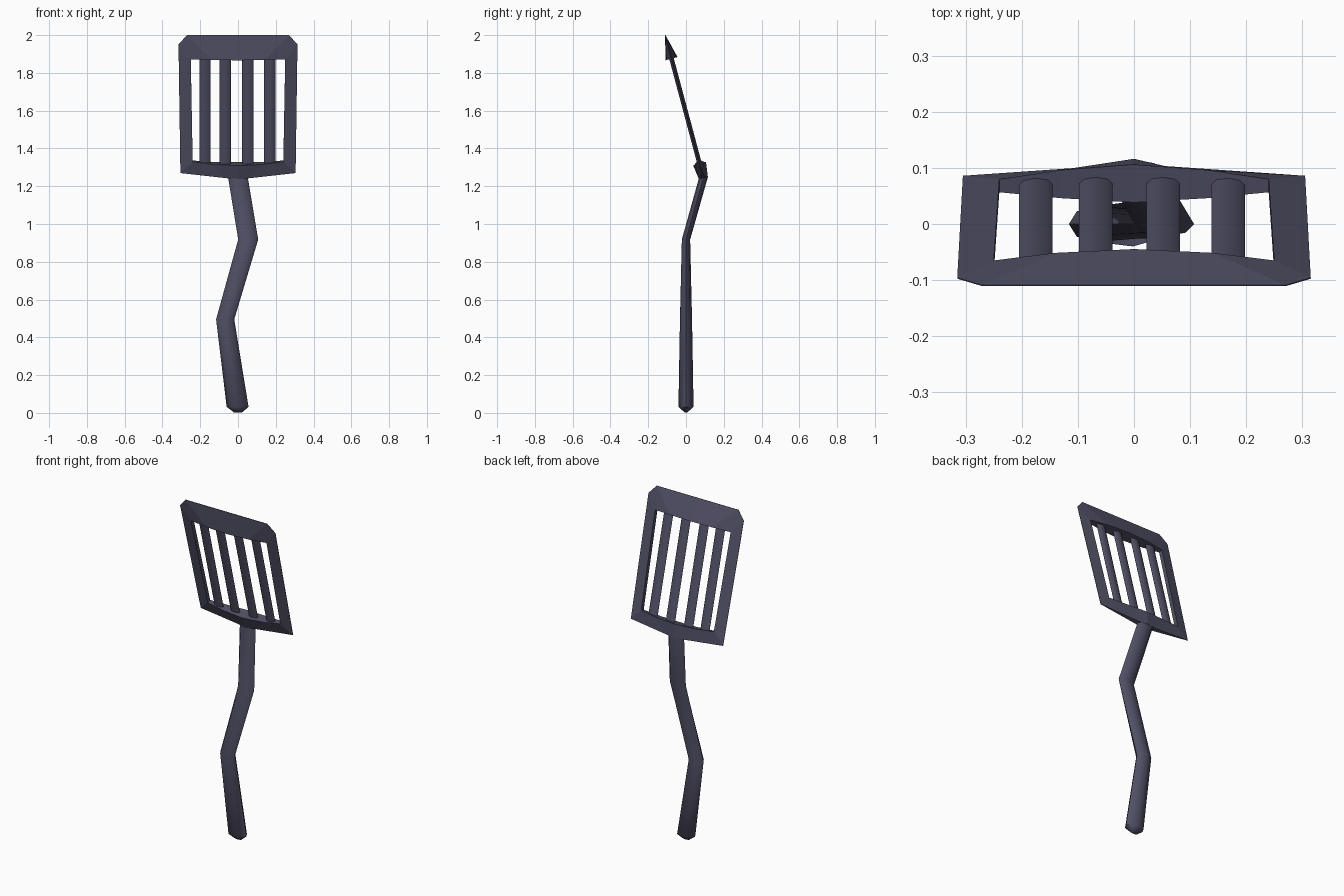
import bpy, bmesh, math
from mathutils import Vector

if "Cube" in bpy.data.objects:
    bpy.data.objects.remove(bpy.data.objects["Cube"])

metal = bpy.data.materials.new("dark slate metal")
metal.diffuse_color = (0.082, 0.079, 0.13, 1)
metal.use_nodes = True
metal.node_tree.nodes["Principled BSDF"].inputs["Base Color"].default_value = metal.diffuse_color

NORMAL = Vector((0, 1, 0.267)).normalized()   # blade leans forward


def on_blade(x, z, offset=0.0):
    """Point on the tilted blade plane, pushed out along its normal."""
    return Vector((x, 0.085 - 0.267 * (z - 1.27), z)) + NORMAL * offset


def loft(name, rings, closed=False):
    """Skin a list of equal point rings with quads; cap the ends if open."""
    bm = bmesh.new()
    rows = [[bm.verts.new(p) for p in r] for r in rings]
    pairs = list(zip(rows, rows[1:]))
    if closed:
        pairs.append((rows[-1], rows[0]))
    else:
        bm.faces.new(rows[0])
        bm.faces.new(rows[-1])
    n = len(rows[0])
    for a, b in pairs:
        for i in range(n):
            j = (i + 1) % n
            bm.faces.new((a[i], a[j], b[j], b[i]))
    bmesh.ops.recalc_face_normals(bm, faces=bm.faces)
    mesh = bpy.data.meshes.new(name)
    bm.to_mesh(mesh)
    bm.free()
    mesh.materials.append(metal)
    obj = bpy.data.objects.new(name, mesh)
    bpy.context.collection.objects.link(obj)
    return obj


def smooth(obj, degrees):
    bpy.ops.object.select_all(action='DESELECT')
    obj.select_set(True)
    bpy.context.view_layer.objects.active = obj
    bpy.ops.object.shade_smooth_by_angle(angle=math.radians(degrees))


ANGLES = [math.tau * i / 8 for i in range(8)]

# Crooked handle: oval rings (x, y, z, half width, half depth)
path = [(0, 0, 0.003, 0.022, 0.008), (-0.002, 0, 0.032, 0.058, 0.040),
        (-0.068, 0, 0.495, 0.048, 0.032), (0.054, 0, 0.918, 0.053, 0.022),
        (0, 0.092, 1.245, 0.052, 0.023), (0, 0.082, 1.29, 0.052, 0.020)]
handle = loft("handle", [[(x + w * math.cos(a), y + d * math.sin(a), z) for a in ANGLES]
                         for x, y, z, w, d in path])
smooth(handle, 50)

# Blade frame: knife-edged outside, thick inside.
# Right half stations: outer (x, z, half depth), inner (x, z, half depth)
half = [((0, 1.24, 0.024), (0, 1.318, 0.035)),
        ((0.055, 1.245, 0.012), (0.13, 1.322, 0.026)),
        ((0.305, 1.27, 0.001), (0.24, 1.333, 0.012)),
        ((0.315, 1.95, 0.001), (0.25, 1.875, 0.012)),
        ((0.27, 2.0, 0.001), (0.14, 1.875, 0.026)),
        ((0, 2.0, 0.001), (0, 1.875, 0.033))]
mirrored = [tuple((-x, z, d) for x, z, d in s) for s in reversed(half[1:-1])]
frame_rings = []
for (ox, oz, od), (ix, iz, idp) in half + mirrored:
    frame_rings.append([on_blade(ox, oz, -od), on_blade(ix, iz, -idp),
                        on_blade(ix, iz, idp), on_blade(ox, oz, od)])
loft("blade_frame", frame_rings, closed=True)

# Four oval slats across the opening
for k, x in enumerate((-0.175, -0.068, 0.052, 0.168)):
    slat = loft(f"slat_{k + 1}",
                [[on_blade(x + 0.03 * math.cos(a), z, 0.012 * math.sin(a)) for a in ANGLES]
                 for z in (1.31, 1.89)])
    smooth(slat, 50)
